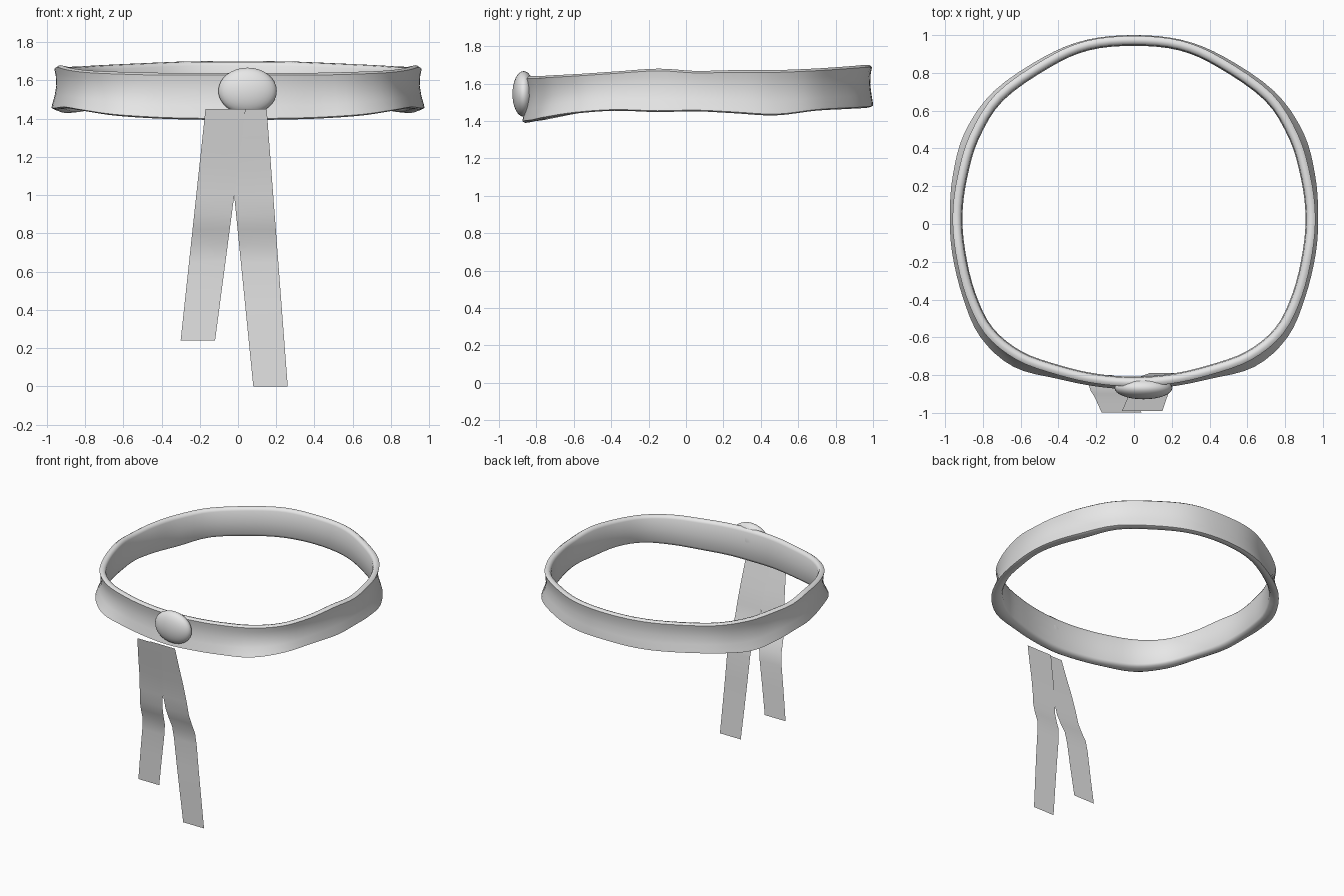
import bpy, bmesh, math
from mathutils import Vector

if "Cube" in bpy.data.objects:
    bpy.data.objects.remove(bpy.data.objects["Cube"])

grey = bpy.data.materials.new("plain_grey")
grey.diffuse_color = (0.8, 0.8, 0.8, 1)
grey.use_nodes = True
grey.node_tree.nodes["Principled BSDF"].inputs["Base Color"].default_value = grey.diffuse_color


def finish(name, bm, angle):
    bmesh.ops.recalc_face_normals(bm, faces=bm.faces)
    mesh = bpy.data.meshes.new(name)
    bm.to_mesh(mesh)
    bm.free()
    obj = bpy.data.objects.new(name, mesh)
    bpy.context.collection.objects.link(obj)
    mesh.materials.append(grey)
    bpy.ops.object.select_all(action='DESELECT')
    obj.select_set(True)
    bpy.context.view_layer.objects.active = obj
    bpy.ops.object.shade_smooth_by_angle(angle=math.radians(angle))
    return obj


def catmull(a, b, c, d, t):
    return 0.5 * (2 * b + (c - a) * t + (2 * a - 5 * b + 4 * c - d) * t * t
                  + (3 * b - a - 3 * c + d) * t ** 3)


# Band: half outline from back to front as x, y, top z, bottom z, hem flare
half = [(0, 0.995, 1.70, 1.475, 0.005), (0.25, 0.97, 1.70, 1.47, 0.005),
        (0.47, 0.875, 1.692, 1.465, 0.012), (0.73, 0.69, 1.68, 1.455, 0.018),
        (0.87, 0.47, 1.672, 1.43, 0.03), (0.935, 0.25, 1.672, 1.442, 0.025),
        (0.96, 0.05, 1.668, 1.452, 0.015), (0.945, -0.15, 1.68, 1.448, 0.018),
        (0.89, -0.38, 1.665, 1.455, 0.018), (0.79, -0.58, 1.652, 1.44, 0.03),
        (0.62, -0.72, 1.645, 1.415, 0.04), (0.4, -0.80, 1.64, 1.40, 0.02),
        (0.2, -0.845, 1.64, 1.395, 0.015), (0, -0.86, 1.64, 1.39, 0.015)]
ring = half + [(-p[0],) + p[1:] for p in reversed(half[1:-1])]
ring = [[Vector(p[:3]), Vector((p[3], p[4], 0))] for p in ring]
n, steps = len(ring), 4
samples = []
for i in range(n):
    q = [ring[(i + k) % n] for k in (-1, 0, 1, 2)]
    for s in range(steps):
        samples.append([catmull(*[p[j] for p in q], s / steps) for j in (0, 1)])

bm = bmesh.new()
loops = []
for i, (top, low) in enumerate(samples):
    tangent = samples[(i + 1) % len(samples)][0] - samples[i - 1][0]
    out = Vector((-tangent.y, tangent.x, 0)).normalized()
    if out.dot(Vector((top.x, top.y, 0))) < 0:
        out.negate()
    f = low.y
    # outward offset and depth fraction, outer wall first, then hem, inner wall, rim
    section = [(0, 0.05), (-0.007, 0.2), (-0.010, 0.45), (f * 0.3 - 0.005, 0.7),
               (f * 0.8, 0.9), (f, 0.97), (f - 0.015, 1.0), (-0.038, 0.98),
               (-0.048, 0.9), (-0.052, 0.5), (-0.047, 0.1), (-0.038, 0.02), (-0.016, 0)]
    loops.append([bm.verts.new((top.x + out.x * o, top.y + out.y * o,
                                top.z + (low.x - top.z) * t)) for o, t in section])
for i, a in enumerate(loops):
    b = loops[(i + 1) % len(loops)]
    for j in range(len(a)):
        k = (j + 1) % len(a)
        bm.faces.new((a[j], a[k], b[k], b[j]))
finish("head_band", bm, 60)

# Oval stone set through the front of the band
bm = bmesh.new()
bmesh.ops.create_uvsphere(bm, u_segments=32, v_segments=16, radius=1)
for v in bm.verts:
    x, y, z = v.co
    v.co = (0.05 + 0.153 * x, -0.868 - 0.06 * z, 1.545 + 0.122 * y)
finish("front_stone", bm, 60)

# Two overlapping thin ribbons sharing one hanging curve (z, y)
drape = [(1.45, -0.995), (1.3, -0.962), (1.15, -0.926), (1.0, -0.897), (0.9, -0.882),
         (0.82, -0.855), (0.74, -0.823), (0.65, -0.813), (0.45, -0.808), (0.24, -0.80),
         (0, -0.79)]


def ribbon(name, top, bottom, end, shift):
    bm = bmesh.new()
    rows = []
    for z, y in drape:
        if z < end:
            continue
        t = (1.45 - z) / (1.45 - end)
        rows.append([bm.verts.new((a + (b - a) * t, y + shift * (1 - t), z))
                     for a, b in zip(top, bottom)])
    for a, b in zip(rows, rows[1:]):
        bm.faces.new((a[0], a[1], b[1], b[0]))
    for f in bm.faces:
        f.normal_update()
    obj = finish(name, bm, 60)
    # face the sheet forward
    if obj.data.polygons[0].normal.y > 0:
        obj.data.flip_normals()


ribbon("short_ribbon", (-0.17, 0.04), (-0.30, -0.12), 0.24, -0.004)
ribbon("long_ribbon", (-0.065, 0.15), (0.08, 0.26), 0, 0.004)
